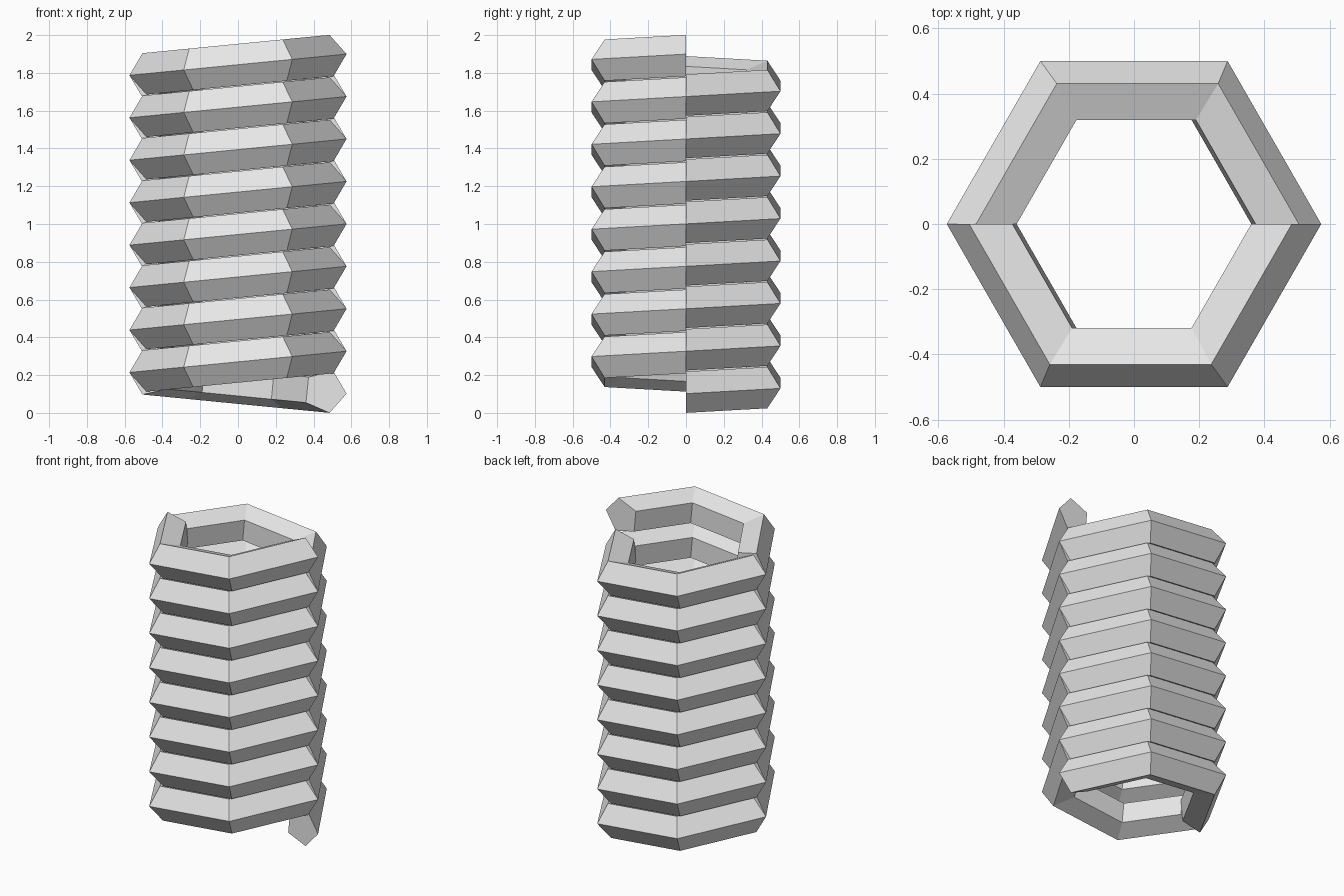
import bpy, bmesh, math
from mathutils import Matrix

cube = bpy.data.objects.get("Cube")
if cube:
    bpy.data.objects.remove(cube, do_unlink=True)

RING = 0.4619      # radius of the coil's centre line
TUBE = 0.1155      # radius of the five-sided section
HALF_TURNS = 16
TILT = math.asin(0.0973)
RISE = 2 * (RING + TUBE) * math.sin(TILT)
BASE = 0.158       # centre height of the lowest half turn

grey = bpy.data.materials.new("light grey")
grey.use_nodes = True
grey.diffuse_color = (0.8, 0.8, 0.8, 1)
grey.node_tree.nodes["Principled BSDF"].inputs["Base Color"].default_value = (0.8, 0.8, 0.8, 1)


def half_ring_mesh():
    """Half of a six-sided ring with a pentagon section, capped at both ends."""
    bm = bmesh.new()
    loops = []
    for i in range(4):
        a = math.radians(60 * i)
        loop = []
        for j in range(5):
            b = math.radians(72 * j)
            r = RING + TUBE * math.cos(b)
            loop.append(bm.verts.new((r * math.cos(a), r * math.sin(a), TUBE * math.sin(b))))
        loops.append(loop)
    for p, q in zip(loops, loops[1:]):
        for j in range(5):
            k = (j + 1) % 5
            bm.faces.new((p[j], q[j], q[k], p[k]))
    bm.faces.new(loops[0])
    bm.faces.new(loops[-1])
    bmesh.ops.recalc_face_normals(bm, faces=bm.faces)
    mesh = bpy.data.meshes.new("half_turn")
    bm.to_mesh(mesh)
    bm.free()
    mesh.materials.append(grey)
    return mesh


# Tilted half turns, alternately back and front, climbing into a coil
half = half_ring_mesh()
for n in range(HALF_TURNS):
    side = "front" if n % 2 else "back"
    obj = bpy.data.objects.new(f"coil_{side}_half_{n // 2 + 1}", half)
    obj.matrix_world = (Matrix.Translation((0, 0, BASE + n * RISE))
                        @ Matrix.Rotation(math.pi * n, 4, 'Z')
                        @ Matrix.Rotation(TILT, 4, 'Y'))
    bpy.context.collection.objects.link(obj)
